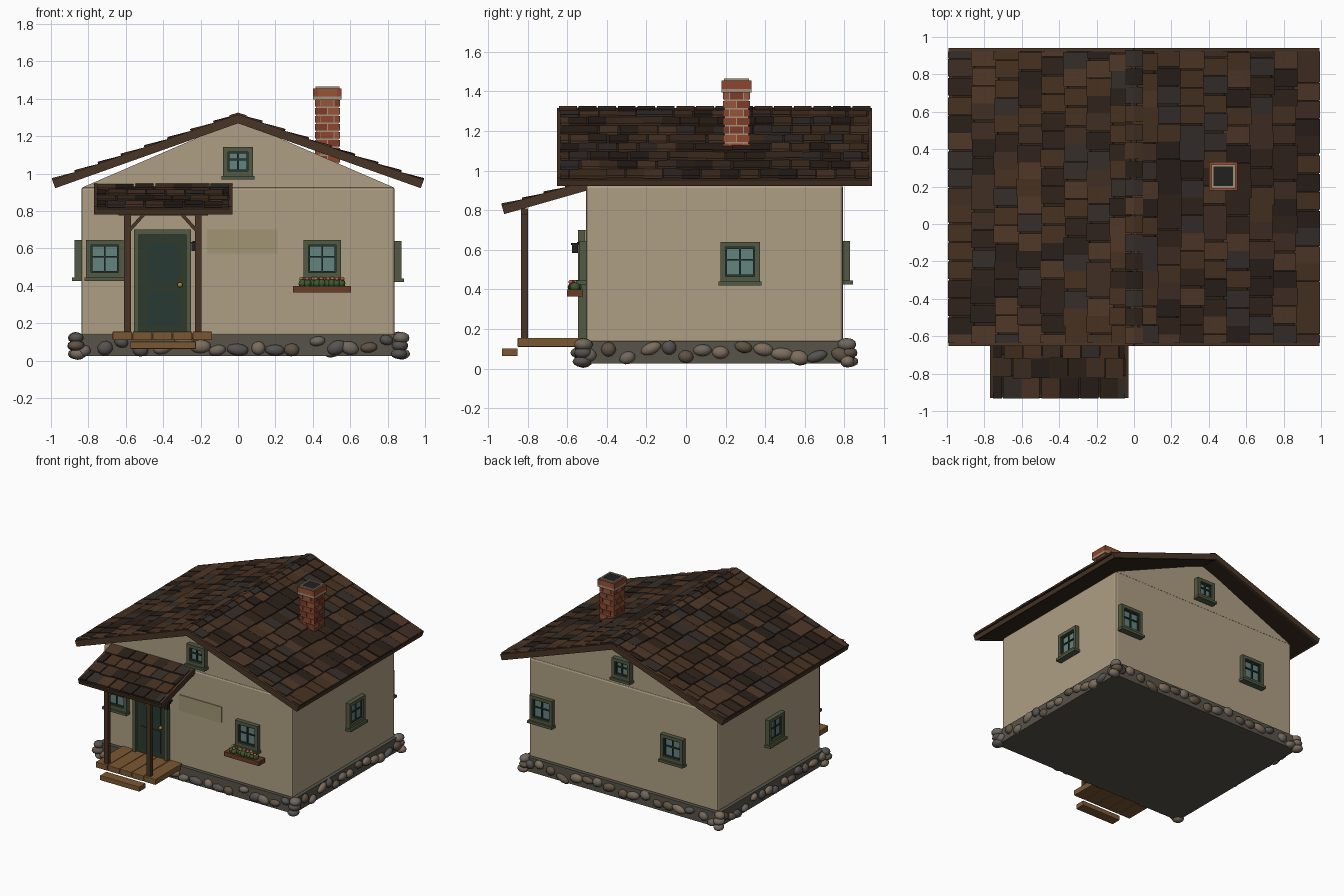
import bpy, bmesh, random
from math import radians, atan, cos, sin
from mathutils import Matrix, Vector, Euler

if "Cube" in bpy.data.objects:
    bpy.data.objects.remove(bpy.data.objects["Cube"])

random.seed(4)
R = random.uniform


def mat(name, r, g, b):
    m = bpy.data.materials.new(name)
    m.diffuse_color = [(c / 255) ** 2.2 for c in (r, g, b)] + [1]
    m.use_nodes = True
    m.node_tree.nodes["Principled BSDF"].inputs["Base Color"].default_value = m.diffuse_color
    return m


WALL = mat("plaster", 172, 157, 130)
SIGN = mat("sign_panel", 160, 148, 115)
BASE = mat("mortar_base", 88, 84, 75)
GREEN = mat("green_trim", 82, 90, 68)
DARK = mat("dark_green", 50, 60, 48)
SASH = mat("sash", 44, 60, 54)
GLASS = mat("glass", 100, 130, 126)
WOOD = mat("post_wood", 74, 56, 42)
DECK = mat("deck_wood", 122, 88, 54)
BOXW = mat("planter_wood", 104, 62, 42)
BRASS = mat("brass", 170, 130, 60)
IRON = mat("iron", 38, 38, 36)
LEAF = mat("leaf", 62, 88, 50)
PETAL = mat("petal", 190, 90, 80)
BRICK = [mat("brick_%d" % i, *c) for i, c in enumerate([(140, 72, 50), (124, 62, 44), (150, 84, 60)])]
MORTAR = mat("mortar", 160, 145, 122)
TILE = [mat("tile_%d" % i, *c) for i, c in enumerate(
    [(52, 40, 32), (66, 50, 40), (80, 58, 44), (44, 36, 31), (56, 50, 46), (72, 52, 38)])]
UNDER = mat("roof_boards", 50, 40, 30)
STONE = [mat("stone_%d" % i, *c) for i, c in enumerate([(112, 104, 94), (96, 84, 70), (86, 84, 82), (124, 110, 94)])]


def shape(kind, m, c, s, rot=(0, 0, 0)):
    return kind, m, Matrix.LocRotScale(Vector(c), Euler(rot), Vector(s))


def box(*a):
    return shape("box", *a)


def ball(*a):
    return shape("ball", *a)


def span(m, x0, x1, y0, y1, z0, z1):
    return box(m, ((x0 + x1) / 2, (y0 + y1) / 2, (z0 + z1) / 2), (x1 - x0, y1 - y0, z1 - z0))


def part(name, items, M=Matrix(), bevel=0):
    """Join boxes and balls into one object."""
    bm = bmesh.new()
    me = bpy.data.meshes.new(name)
    slots = []
    for kind, m, T in items:
        if m not in slots:
            slots.append(m)
            me.materials.append(m)
        if kind == "box":
            vs = bmesh.ops.create_cube(bm, size=1, matrix=M @ T)["verts"]
        else:
            vs = bmesh.ops.create_icosphere(bm, subdivisions=2, radius=1, matrix=M @ T)["verts"]
        for f in {f for v in vs for f in v.link_faces}:
            f.material_index = slots.index(m)
            f.smooth = kind == "ball"
    bmesh.ops.recalc_face_normals(bm, faces=bm.faces)
    bm.to_mesh(me)
    bm.free()
    ob = bpy.data.objects.new(name, me)
    bpy.context.collection.objects.link(ob)
    if bevel:
        b = ob.modifiers.new("bevel", "BEVEL")
        b.width, b.segments = bevel, 2
    return ob


# Walls, gable prism and foundation
Y0, Y1, YM = -0.505, 0.793, 0.144
part("walls", [span(WALL, -.838, .838, Y0, Y1, .13, .928)], bevel=.015)
bm = bmesh.new()
tri = bm.faces.new([bm.verts.new((x, Y0 + .005, z)) for x, z in ((-.835, .925), (.835, .925), (0, 1.285))])
ext = bmesh.ops.extrude_face_region(bm, geom=[tri])["geom"]
bmesh.ops.translate(bm, vec=(0, Y1 - Y0 - .01, 0), verts=[g for g in ext if isinstance(g, bmesh.types.BMVert)])
bmesh.ops.recalc_face_normals(bm, faces=bm.faces)
me = bpy.data.meshes.new("gable")
bm.to_mesh(me)
bm.free()
me.materials.append(WALL)
bpy.context.collection.objects.link(bpy.data.objects.new("gable", me))
FX, FY0, FY1 = .865, -.53, .82
part("foundation", [span(BASE, -FX, FX, FY0, FY1, .025, .14)])

# Field stones along each side and stacked at the corners
stones = []
for n, a, b in ((17, (-FX, FY0), (FX, FY0)), (17, (-FX, FY1), (FX, FY1)),
                (14, (FX, FY0), (FX, FY1)), (14, (-FX, FY0), (-FX, FY1))):
    along_x = a[1] == b[1]
    for i in range(n):
        p = Vector(a).lerp(Vector(b), (i + .5 + R(-.2, .2)) / n)
        l, h = R(.036, .06), R(.026, .038)
        s, tilt = ((l, .03, h), (0, R(-.4, .4), 0)) if along_x else ((.03, l, h), (R(-.4, .4), 0, 0))
        stones.append(ball(random.choice(STONE), (p.x, p.y, R(.05, .11)), s, tilt))
for x in (-FX, FX):
    for y in (FY0, FY1):
        for z in (.036, .08, .122):
            stones.append(ball(random.choice(STONE), (x + R(-.01, .01), y + R(-.015, .015), z),
                               (R(.035, .05), R(.035, .05), R(.028, .034)), (0, 0, R(0, 3))))
part("foundation_stones", stones)


# Shingled roof slope: u along the eave, v down the slope, w outward
def slope(name, origin, u, v, width, length, courses, per_row):
    u, v = Vector(u), Vector(v).normalized()
    w = u.cross(v)
    w = w if w.z > 0 else -w
    M = Matrix((u, v, w)).transposed().to_4x4()
    M.translation = origin
    h = width / 2
    part(name + "_boards", [span(UNDER, -h + .01, h - .01, 0, length - .01, -.03, -.005)]
         + [span(WOOD, e - .009, e + .009, 0, length, -.036, .01) for e in (-h + .009, h - .009)]
         + [span(WOOD, -h, h, length - .015, length, -.036, -.004)], M)
    tiles, pitch, step = [], length / courses, (width - .03) / per_row
    lim = h - .015
    for r in range(courses):
        k = -lim - (step / 2 if r % 2 else 0)
        while k < lim - .01:
            a, b = max(k, -lim), min(k + step, lim)
            if b - a > .01:
                d = R(-.008, .004) if r < courses - 1 else 0
                tiles.append(box(random.choice(TILE), ((a + b) / 2, (r + .45) * pitch + d, .004 + R(0, .004)),
                                 (b - a - .004, pitch * 1.1, .014), (radians(5), 0, 0)))
            k += step * R(.92, 1.08)
    part(name + "_shingles", tiles, M)


for s, side in ((-1, "left"), (1, "right")):
    slope("roof_" + side, (0, YM, 1.307), (0, 1, 0), (s, 0, -.355), 1.592, 1.05, 8, 16)
slope("porch_roof", (-.4, -.5, .937), (1, 0, 0), (0, -1, -.285), .74, .445, 4, 7)

# Ridge caps
caps = []
for i in range(16):
    y = -.645 + (i + .5) * 1.58 / 16
    m = random.choice(TILE)
    for s in (-1, 1):
        caps.append(box(m, (s * .022, y, 1.312), (.048, .09, .014), (0, s * atan(.3), 0)))
part("ridge_caps", caps)


# Windows, modelled facing -y at the wall plane
def window(name, loc, turn, w=.2, h=.2):
    M = Matrix.Translation(loc) @ Matrix.Rotation(radians(turn), 4, "Z")
    a, b, t = w / 2, h / 2, .026
    it = [span(GREEN, s * a - t / 2 - s * t / 2, s * a + t / 2 - s * t / 2, -.035, .01, -b, b) for s in (-1, 1)]
    it += [span(GREEN, -a + t, a - t, -.035, .01, s * b - t / 2 - s * t / 2, s * b + t / 2 - s * t / 2) for s in (-1, 1)]
    it.append(span(GREEN, -a - .008, a + .008, -.05, .01, -b - .02, -b))
    a, b, t = a - t, b - t, .009
    it.append(span(GLASS, -a, a, -.012, .005, -b, b))
    for x in (-a + t / 2, 0, a - t / 2):
        it.append(span(SASH, x - t / 2, x + t / 2, -.022, 0, -b, b))
    for z in (-b + t / 2, .01, b - t / 2):
        it.append(span(SASH, -a, a, -.021, 0, z - t / 2, z + t / 2))
    part(name, it, M)


for name, y, turn, s in (("front", Y0, 0, 1), ("back", Y1, 180, -1)):
    window(name + "_window_outer", (-.712 * s, y, .545), turn)
    window(name + "_window_inner", (.45 * s, y, .545), turn)
    window(name + "_gable_window", (0, y, 1.065), turn, .16, .155)
window("right_window", (.838, .273, .54), 90)
window("left_window", (-.838, .09, .545), -90)

# Front door, wall lantern and blank sign
part("front_door", [span(GREEN, -.555, -.528, -.545, -.5, .15, .7), span(GREEN, -.277, -.25, -.545, -.5, .15, .7),
                    span(GREEN, -.528, -.277, -.545, -.5, .672, .7), span(DARK, -.528, -.277, -.525, -.5, .15, .672),
                    span(SASH, -.49, -.315, -.531, -.52, .42, .62), span(SASH, -.49, -.315, -.531, -.52, .19, .37),
                    ball(BRASS, (-.31, -.54, .405), (.014, .014, .014))])
part("lantern", [span(IRON, -.248, -.222, -.576, -.546, .585, .625), span(IRON, -.253, -.217, -.58, -.542, .625, .635),
                 span(IRON, -.242, -.228, -.55, -.5, .625, .64)])
part("wall_sign", [span(SIGN, -.165, .21, -.512, -.5, .573, .7)])

# Flower box
flowers = [span(BOXW, .295, .605, -.6, -.52, .365, .4)]
for i in range(9):
    x = .345 + i * .026
    flowers.append(ball(LEAF, (x, -.56 + R(-.012, .012), .412), (.022, .026, .024)))
    flowers.append(ball(PETAL if i % 3 else BRASS, (x + R(-.008, .008), -.565 + R(-.02, .02), .438), (.012, .012, .01)))
part("flower_box", flowers)

# Porch deck, step, posts, beam and braces
part("porch_deck", [span(DECK, -.67 + i * .107, -.566 + i * .107, -.85, -.51, .11, .155) for i in range(5)], bevel=.004)
part("porch_step", [span(DECK, -.575, -.225, -.93, -.85, .063, .102)], bevel=.004)
frame = [span(WOOD, -.64, -.16, -.832, -.798, .775, .81)]
for x, s in ((-.591, 1), (-.213, -1)):
    frame.append(span(WOOD, x - .018, x + .018, -.833, -.797, .15, .8))
    frame.append(box(WOOD, (x + s * .045, -.815, .735), (.12, .02, .018), (0, -s * radians(48), 0)))
part("porch_posts", frame)

# Brick chimney
cx, cy = .478, .255
bricks = [span(MORTAR, cx - .06, cx + .06, cy - .06, cy + .06, 1.05, 1.41)]
for r in range(8):
    z = 1.076 + r * .043
    for c, l in (((-.034, .062), (.034, .062)), ((-.051, .028), (0, .066), (.051, .028)))[r % 2]:
        for s in (-1, 1):
            bricks.append(box(random.choice(BRICK), (cx + c, cy + s * .06, z), (l, .014, .034)))
            bricks.append(box(random.choice(BRICK), (cx + s * .06, cy + c, z), (.014, l, .034)))
bricks.append(span(MORTAR, cx - .076, cx + .076, cy - .076, cy + .076, 1.395, 1.413))
for s in (-1, 1):
    bricks.append(span(BRICK[0], cx + s * .063 - .013, cx + s * .063 + .013, cy - .076, cy + .076, 1.413, 1.455))
    bricks.append(span(BRICK[2], cx - .05, cx + .05, cy + s * .063 - .013, cy + s * .063 + .013, 1.413, 1.455))
    bricks.append(span(MORTAR, cx + s * .058 - .006, cx + s * .058 + .006, cy - .064, cy + .064, 1.45, 1.465))
    bricks.append(span(MORTAR, cx - .053, cx + .053, cy + s * .058 - .006, cy + s * .058 + .006, 1.45, 1.465))
bricks.append(span(IRON, cx - .052, cx + .052, cy - .052, cy + .052, 1.41, 1.457))
part("chimney", bricks)
